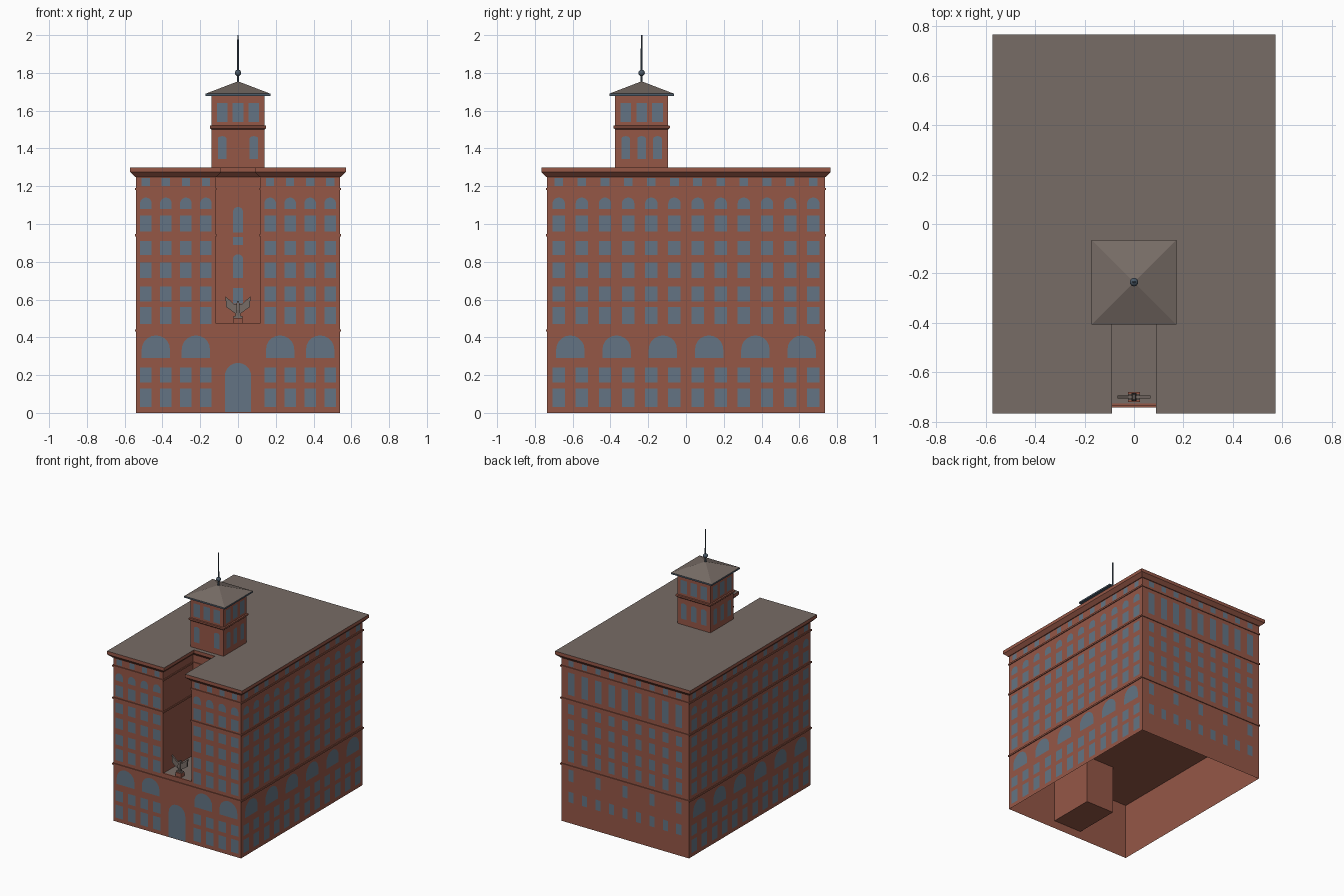
import bpy, bmesh, math
from mathutils import Vector

cube = bpy.data.objects.get("Cube")
if cube:
    bpy.data.objects.remove(cube, do_unlink=True)


def material(name, rgb):
    m = bpy.data.materials.new(name)
    m.use_nodes = True
    m.diffuse_color = (*rgb, 1)
    bsdf = next(n for n in m.node_tree.nodes if n.type == 'BSDF_PRINCIPLED')
    bsdf.inputs["Base Color"].default_value = (*rgb, 1)
    bsdf.inputs["Roughness"].default_value = 0.8
    return m


BRICK = material("brick red", (0.30, 0.095, 0.062))
ROOF = material("roof grey brown", (0.185, 0.15, 0.132))
GLASS = material("window blue grey", (0.125, 0.175, 0.23))
METAL = material("slate metal", (0.07, 0.10, 0.135))


def finish(name, bm, *mats):
    me = bpy.data.meshes.new(name)
    bm.to_mesh(me)
    bm.free()
    for m in mats:
        me.materials.append(m)
    ob = bpy.data.objects.new(name, me)
    bpy.context.collection.objects.link(ob)
    return ob


def loft(name, outline, rings, *mats, bottom=True, top_mat=0):
    """Stack outline(offset) at each (offset, z) and cap the ends."""
    bm = bmesh.new()
    layers = [[bm.verts.new((x, y, z)) for x, y in outline(d)] for d, z in rings]
    n = len(layers[0])
    for a, b in zip(layers, layers[1:]):
        for i in range(n):
            j = (i + 1) % n
            bm.faces.new((a[i], a[j], b[j], b[i]))
    bm.faces.new(layers[-1]).material_index = top_mat
    if bottom:
        bm.faces.new(layers[0][::-1])
    return finish(name, bm, *mats)


def rect(hx, hy, cx=0, cy=0):
    return lambda d: [(cx + sx * (hx + d), cy + sy * (hy + d))
                      for sx, sy in ((-1, -1), (1, -1), (1, 1), (-1, 1))]


def block(name, hx, hy, cx, cy, z0, z1, *mats):
    return loft(name, rect(hx, hy, cx, cy), [(0, z0), (0, z1)], *mats)


W, L, COURT, COURT_BACK, FLOOR = 0.54, 0.735, 0.12, -0.375, 0.47


def u_plan(d):
    """Plan of the upper floors with the front light court."""
    x, y, c, b = W + d, L + d, COURT - d, COURT_BACK - d
    return [(-x, -y), (-c, -y), (-c, b), (c, b), (c, -y), (x, -y), (x, y), (-x, y)]


# Main masses, cornice and belts
base_plan = rect(W, L)
loft("lower_walls", base_plan, [(0, 0), (0, FLOOR)], BRICK, bottom=False)
loft("upper_walls_and_roof", u_plan,
     [(0, FLOOR), (0, 1.25), (0.006, 1.25), (0.031, 1.275), (0.031, 1.30)],
     BRICK, ROOF, bottom=False, top_mat=1)
for name, z in (("upper_belt", 1.185), ("middle_belt", 0.94)):
    loft(name, u_plan, [(0, z - .006), (.006, z - .006), (.006, z + .006), (0, z + .006)], BRICK)
lower = loft("lower_belt", base_plan,
             [(0, 0.43), (0.006, 0.43), (0.006, 0.442), (0, 0.442)], BRICK)
block("entrance_lobby", COURT, 0.179, 0, -0.555, 0.06, FLOOR - 0.002, BRICK)
block("court_floor", COURT, 0.175, 0, -0.55, FLOOR, FLOOR + 0.003, ROOF)
block("court_ledge", COURT, 0.005, 0, -0.73, FLOOR, FLOOR + 0.006, BRICK)


# Windows: each facade has a centre, an outward normal and a list of
# (position along the wall, sill, head, width, arch rise)
def windows(name, centre, normal, specs):
    n = Vector((*normal, 0))
    u = Vector((-n.y, n.x, 0))
    start = Vector((*centre, 0)) + n * 0.002
    bm = bmesh.new()
    for pos, z0, z1, w, rise in specs:
        h = w / 2
        pts = [(-h, z0), (h, z0)]
        if rise:
            pts += [(h * math.cos(a), z1 - rise + rise * math.sin(a))
                    for a in (math.pi * k / 10 for k in range(11))]
        else:
            pts += [(h, z1), (-h, z1)]
        bm.faces.new([bm.verts.new(start + u * (pos + p) + Vector((0, 0, z)))
                      for p, z in pts])
    finish(name, bm, GLASS)


ROWS = [(0.03, 0.13), (0.16, 0.24), (0.47, 0.56), (0.59, 0.67),
        (0.715, 0.795), (0.835, 0.91), (0.96, 1.045)]


def standard(cols, arches, w):
    specs = [(c, a, b, w, 0) for c in cols for a, b in ROWS]
    specs += [(c, 1.08, 1.14, w, 0.032) for c in cols]
    specs += [(c, 1.2, 1.243, w * 0.7, 0) for c in cols]
    return specs + [(a, 0.29, 0.41, 0.15, 0.075) for a in arches]


front_cols = [s * (0.17 + 0.106 * i) for i in range(4) for s in (-1, 1)]
side_cols = [0.1225 * (i - 5.5) for i in range(12)]
windows("front_windows", (0, -L), (0, -1),
        standard(front_cols, (-0.435, -0.223, 0.223, 0.435), 0.062))
windows("front_door", (0, -L), (0, -1), [(0, 0.005, 0.265, 0.14, 0.07)])
for side, sx in (("left", 1), ("right", -1)):
    windows(side + "_windows", (sx * W, 0), (sx, 0),
            standard(side_cols, [0.245 * (i - 2.5) for i in range(6)], 0.066))

# Plainer rear wall with tall slits on the top floors
back = []
for i in range(9):
    c = 0.114 * (i - 4)
    back += [(c, a, b, 0.05, 0) for a, b in ROWS[2:6]]
    back += [(c, 0.98, 1.15, 0.055, 0), (c, 1.2, 1.243, 0.045, 0), (c, 0.16, 0.24, 0.045, 0)]
    if i % 2 == 0:
        back.append((c, 0.32, 0.41, 0.045, 0))
windows("back_windows", (0, L), (0, 1), back)
windows("court_windows", (0, COURT_BACK), (0, -1),
        [(0, 0.955, 1.09, 0.055, 0.028), (0, 0.89, 0.93, 0.055, 0),
         (0, 0.715, 0.84, 0.055, 0.028), (0, 0.58, 0.66, 0.055, 0)])

# Tower with belt, eaves and pyramid roof
TY, TH = -0.235, 0.14
tower = rect(TH, TH, 0, TY)
loft("tower_walls", tower, [(0, 1.295), (0, 1.685)], BRICK)
loft("tower_belt", tower, [(0, 1.5), (0.009, 1.508), (0.009, 1.52), (0, 1.522)], BRICK)
loft("tower_eaves", tower, [(0.031, 1.678), (0.031, 1.69)], METAL)
loft("tower_roof", tower, [(0.031, 1.69), (-TH + 0.001, 1.755)], ROOF)
for side, nx, ny in (("front", 0, -1), ("back", 0, 1), ("left", 1, 0), ("right", -1, 0)):
    cols = (-0.084, 0, 0.084)
    specs = [(c, 1.54, 1.64, 0.056, 0) for c in cols]
    specs += [(c, 1.345, 1.465, 0.046, 0.014) for c in cols if side != "front" or c]
    windows("tower_" + side + "_windows", (nx * TH, TY + ny * TH), (nx, ny), specs)

# Mast and ball
bm = bmesh.new()
bmesh.ops.create_cone(bm, cap_ends=True, segments=10, radius1=0.006, radius2=0.004, depth=0.255)
mast = finish("mast", bm, METAL)
mast.location = (0, TY, 1.8725)
bm = bmesh.new()
bmesh.ops.create_uvsphere(bm, u_segments=16, v_segments=10, radius=0.017)
for f in bm.faces:
    f.smooth = True
ball = finish("mast_ball", bm, METAL)
ball.location = (0, TY, 1.8)

# Winged statue on a pedestal in the court
SY = -0.70
block("statue_pedestal", 0.024, 0.02, 0, SY, FLOOR, 0.502, BRICK)
half = [(0.012, 0.505), (0.012, 0.525), (0.062, 0.56), (0.067, 0.618),
        (0.022, 0.577), (0.009, 0.575)]
outline = half + [(-x, z) for x, z in reversed(half)]
bm = bmesh.new()
face = bm.faces.new([bm.verts.new((x, SY - 0.006, z)) for x, z in outline])
ext = bmesh.ops.extrude_face_region(bm, geom=[face])
bmesh.ops.translate(bm, vec=(0, 0.012, 0),
                    verts=[g for g in ext["geom"] if isinstance(g, bmesh.types.BMVert)])
bmesh.ops.recalc_face_normals(bm, faces=bm.faces)
finish("statue_wings", bm, ROOF)
loft("statue_body", rect(0.01, 0.016, 0, SY),
     [(-0.004, 0.515), (0, 0.545), (-0.002, 0.575), (-0.006, 0.592)], ROOF)
block("statue_feet", 0.024, 0.012, 0, SY, 0.502, 0.512, ROOF)
